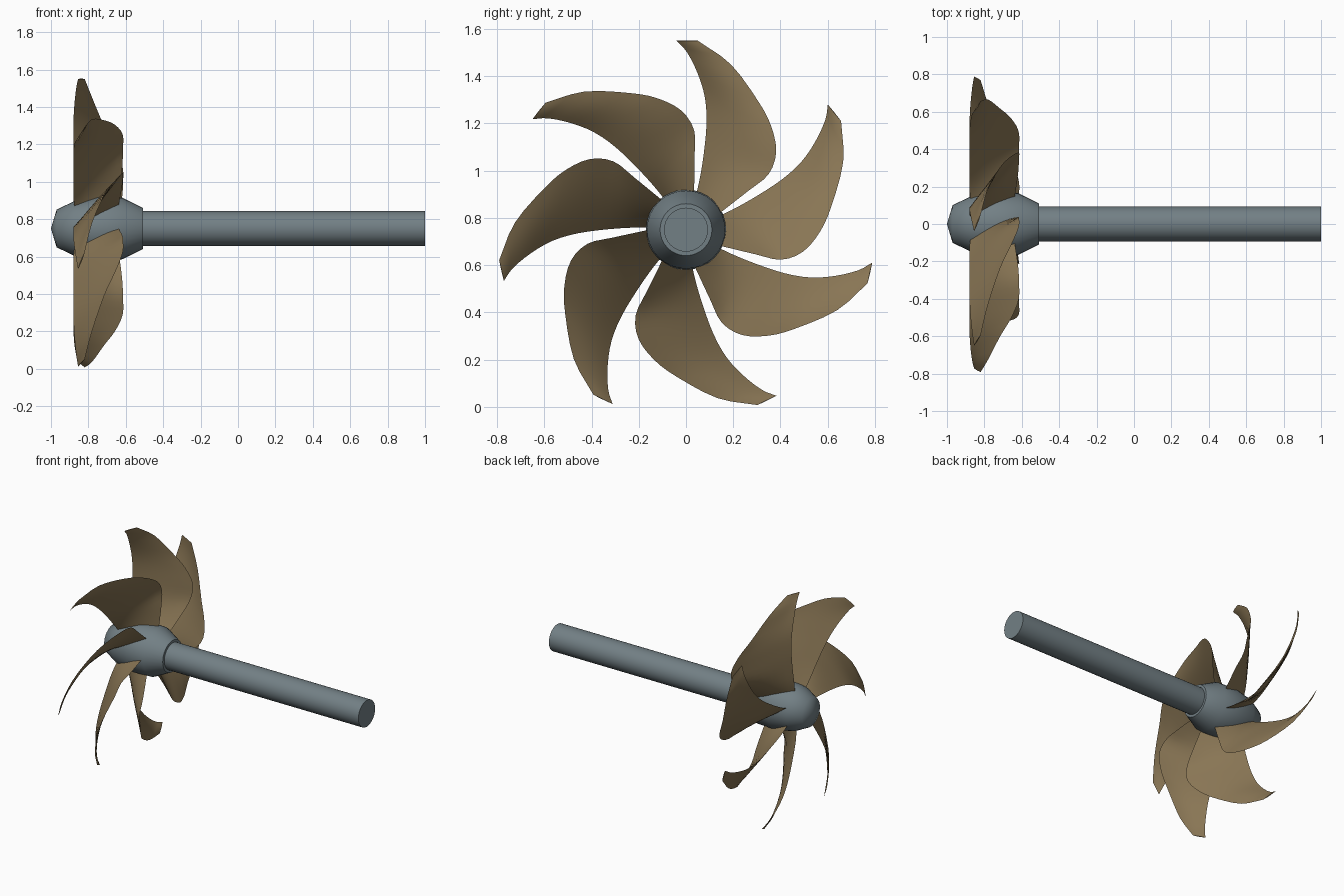
import bpy, bmesh, math
from mathutils import Vector, Matrix

old = bpy.data.objects.get("Cube")
if old:
    bpy.data.objects.remove(old, do_unlink=True)

AXIS_Z = 0.75
BLADES = 7


def material(name, rgb):
    m = bpy.data.materials.new(name)
    m.use_nodes = True
    m.diffuse_color = (*rgb, 1)
    m.node_tree.nodes["Principled BSDF"].inputs["Base Color"].default_value = (*rgb, 1)
    return m


bronze = material("bronze", (0.25, 0.18, 0.09))
steel = material("steel grey", (0.17, 0.215, 0.235))


def finish(name, bm, mat, angle):
    bmesh.ops.recalc_face_normals(bm, faces=bm.faces)
    me = bpy.data.meshes.new(name)
    bm.to_mesh(me)
    bm.free()
    me.materials.append(mat)
    ob = bpy.data.objects.new(name, me)
    ob.location.z = AXIS_Z
    bpy.context.collection.objects.link(ob)
    bpy.ops.object.select_all(action='DESELECT')
    ob.select_set(True)
    bpy.context.view_layer.objects.active = ob
    bpy.ops.object.shade_smooth_by_angle(angle=math.radians(angle))
    return ob


def lathe(name, profile, mat, angle, sides=32):
    """Spin (x, radius) points round the shaft axis."""
    bm = bmesh.new()
    vs = [bm.verts.new((x, 0, r)) for x, r in profile]
    es = [bm.edges.new(p) for p in zip(vs, vs[1:])]
    bmesh.ops.spin(bm, geom=vs + es, cent=(0, 0, 0), axis=(1, 0, 0),
                   angle=math.tau, steps=sides, use_duplicate=False)
    bmesh.ops.remove_doubles(bm, verts=bm.verts, dist=0.0005)
    return finish(name, bm, mat, angle)


# Shaft and hub
lathe("shaft", [(-0.53, 0), (-0.53, 0.093), (1, 0.093), (1, 0)], steel, 40)
lathe("hub", [(-1, 0), (-0.97, 0.1), (-0.875, 0.147), (-0.75, 0.17),
              (-0.62, 0.165), (-0.508, 0.11), (-0.505, 0)], steel, 60)

# Blade edges as (x, y, z) from root to tip
LEAD = [(-0.87, 0.03, 0.10), (-0.88, 0.055, 0.2), (-0.88, 0.075, 0.32),
        (-0.88, 0.087, 0.45), (-0.88, 0.08, 0.56), (-0.875, 0.05, 0.66),
        (-0.865, 0.005, 0.75), (-0.855, -0.04, 0.80)]
TRAIL = [(-0.64, 0.13, 0.06), (-0.62, 0.265, 0.165), (-0.615, 0.35, 0.235),
         (-0.617, 0.382, 0.33), (-0.66, 0.36, 0.44), (-0.715, 0.305, 0.545),
         (-0.78, 0.19, 0.70), (-0.82, 0.05, 0.80)]


def smooth_path(points, per=3):
    """Catmull-Rom samples through the points."""
    p = [Vector(q) for q in points]
    p = [2 * p[0] - p[1]] + p + [2 * p[-1] - p[-2]]
    out = []
    for a, b, c, d in zip(p, p[1:], p[2:], p[3:]):
        for k in range(per):
            t = k / per
            out.append(0.5 * (2 * b + (c - a) * t + (2 * a - 5 * b + 4 * c - d) * t * t
                              + (3 * b - a - 3 * c + d) * t ** 3))
    return out + [p[-2]]


def blade(name, turn):
    bm = bmesh.new()
    lead, trail = smooth_path(LEAD), smooth_path(TRAIL)
    n, last = 8, len(lead) - 1
    spin = Matrix.Rotation(turn, 3, 'X')
    rings = []
    for i, (a, b) in enumerate(zip(lead, trail)):
        span = (lead[min(i + 1, last)] + trail[min(i + 1, last)]
                - lead[max(i - 1, 0)] - trail[max(i - 1, 0)])
        normal = (b - a).cross(span).normalized()
        half = 0.012 - 0.009 * i / last
        # Lens section: out along one face, back along the other
        ring = []
        for k in range(2 * n):
            u = k / n if k <= n else 2 - k / n
            side = 1 if k <= n else -1
            offset = normal * side * half * math.sin(math.pi * u)
            ring.append(bm.verts.new(spin @ (a.lerp(b, u) + offset)))
        rings.append(ring)
    for r, s in zip(rings, rings[1:]):
        for k in range(2 * n):
            j = (k + 1) % (2 * n)
            bm.faces.new((r[k], r[j], s[j], s[k]))
    bm.faces.new(rings[0])
    bm.faces.new(rings[-1])
    finish(name, bm, bronze, 40)


for i in range(BLADES):
    blade(f"blade_{i + 1}", math.tau * i / BLADES)
